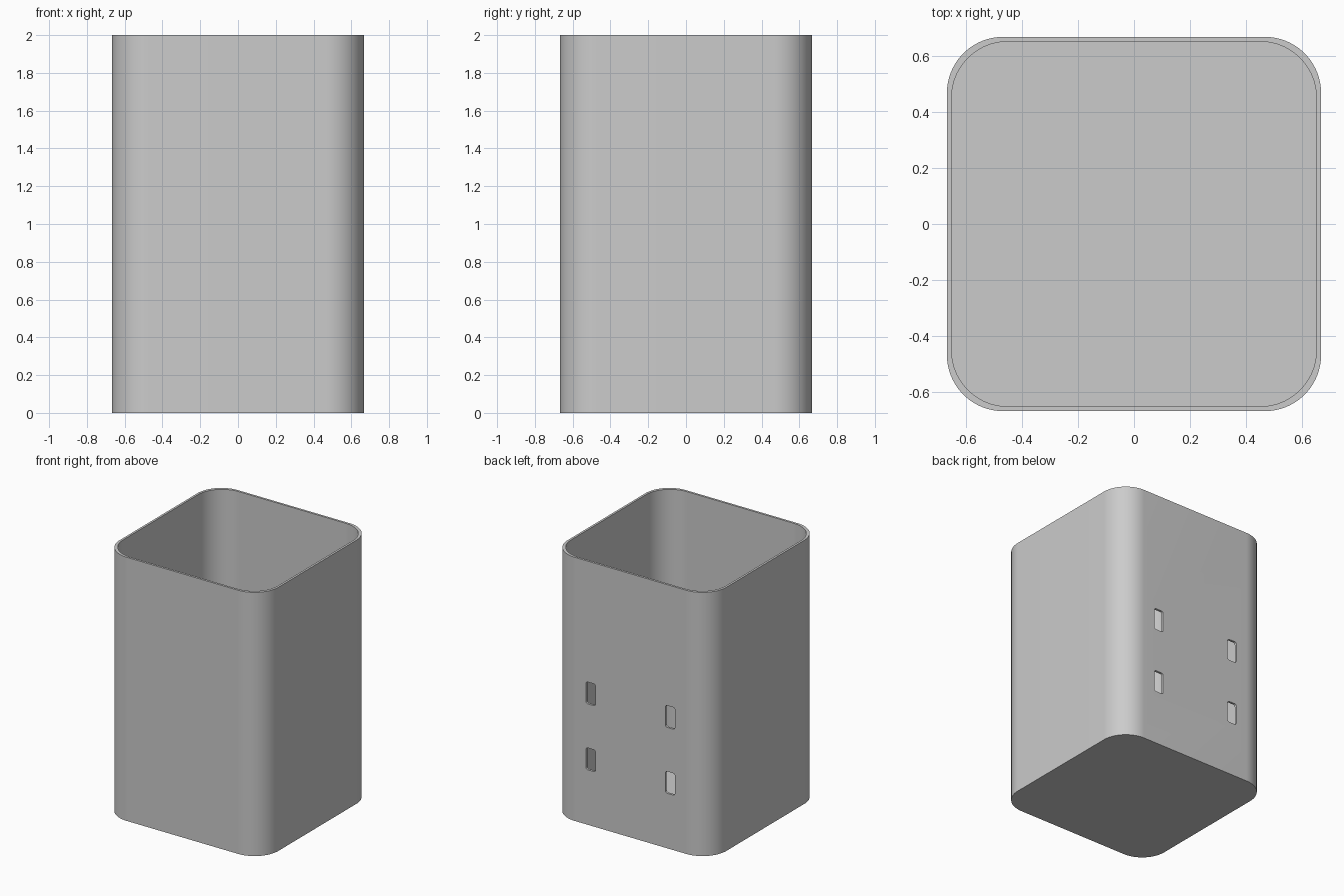
import bpy, bmesh
from math import cos, sin, pi, radians
from mathutils import Matrix, Vector

HALF = 2 / 3        # half of the outer width
HEIGHT = 2.0
WALL = 1 / 60
RADIUS = 0.2

cube = bpy.data.objects.get("Cube")
if cube:
    bpy.data.objects.remove(cube)

grey = bpy.data.materials.new("plain_grey")
grey.use_nodes = True
colour = (0.6, 0.6, 0.6, 1)
grey.diffuse_color = colour
grey.node_tree.nodes["Principled BSDF"].inputs["Base Color"].default_value = colour


def rounded_prism(bm, half_x, half_y, radius, length, segments, matrix):
    """Rounded rectangle in the local xy plane, extruded along local z."""
    verts = []
    for q, (sx, sy) in enumerate([(1, 1), (-1, 1), (-1, -1), (1, -1)]):
        for i in range(segments + 1):
            a = (q + i / segments) * pi / 2
            verts.append(bm.verts.new((sx * (half_x - radius) + radius * cos(a),
                                       sy * (half_y - radius) + radius * sin(a), 0)))
    base = bm.faces.new(verts)
    top = bmesh.ops.extrude_face_region(bm, geom=[base])["geom"]
    moved = [g for g in top if isinstance(g, bmesh.types.BMVert)]
    bmesh.ops.translate(bm, verts=moved, vec=(0, 0, length))
    bmesh.ops.transform(bm, matrix=matrix, verts=verts + moved)


def finish(bm, name):
    bmesh.ops.recalc_face_normals(bm, faces=bm.faces)
    mesh = bpy.data.meshes.new(name)
    bm.to_mesh(mesh)
    bm.free()
    mesh.materials.append(grey)
    obj = bpy.data.objects.new(name, mesh)
    bpy.context.collection.objects.link(obj)
    return obj


# Solid outer body
bm = bmesh.new()
rounded_prism(bm, HALF, HALF, RADIUS, HEIGHT, 24, Matrix())
container = finish(bm, "container")

# Cavity, open at the top
bm = bmesh.new()
inner = HALF - WALL
rounded_prism(bm, inner, inner, RADIUS, HEIGHT, 24, Matrix.Translation((0, 0, WALL)))
cavity = finish(bm, "cavity_cutter")

# Four upright mounting slots through the back wall
bm = bmesh.new()
turn = Matrix.Rotation(radians(90), 4, "X")
for x in (-HALF / 2, HALF / 2):
    for z in (0.5, 1.0):
        place = Matrix.Translation(Vector((x, HALF + 0.1, z)))
        rounded_prism(bm, 0.04, 0.083, 0.016, 0.2, 6, place @ turn)
slots = finish(bm, "slot_cutter")

# Cut, then bake the result and drop the cutters
for cutter in (cavity, slots):
    cutter.hide_render = True
    mod = container.modifiers.new(cutter.name, "BOOLEAN")
    mod.operation = "DIFFERENCE"
    mod.solver = "EXACT"
    mod.object = cutter
graph = bpy.context.evaluated_depsgraph_get()
result = bpy.data.meshes.new_from_object(container.evaluated_get(graph))
container.modifiers.clear()
container.data = result
for cutter in (cavity, slots):
    bpy.data.objects.remove(cutter)

# Smooth corners, sharp rims
bpy.ops.object.select_all(action="DESELECT")
container.select_set(True)
bpy.context.view_layer.objects.active = container
bpy.ops.object.shade_smooth_by_angle(angle=radians(30))
